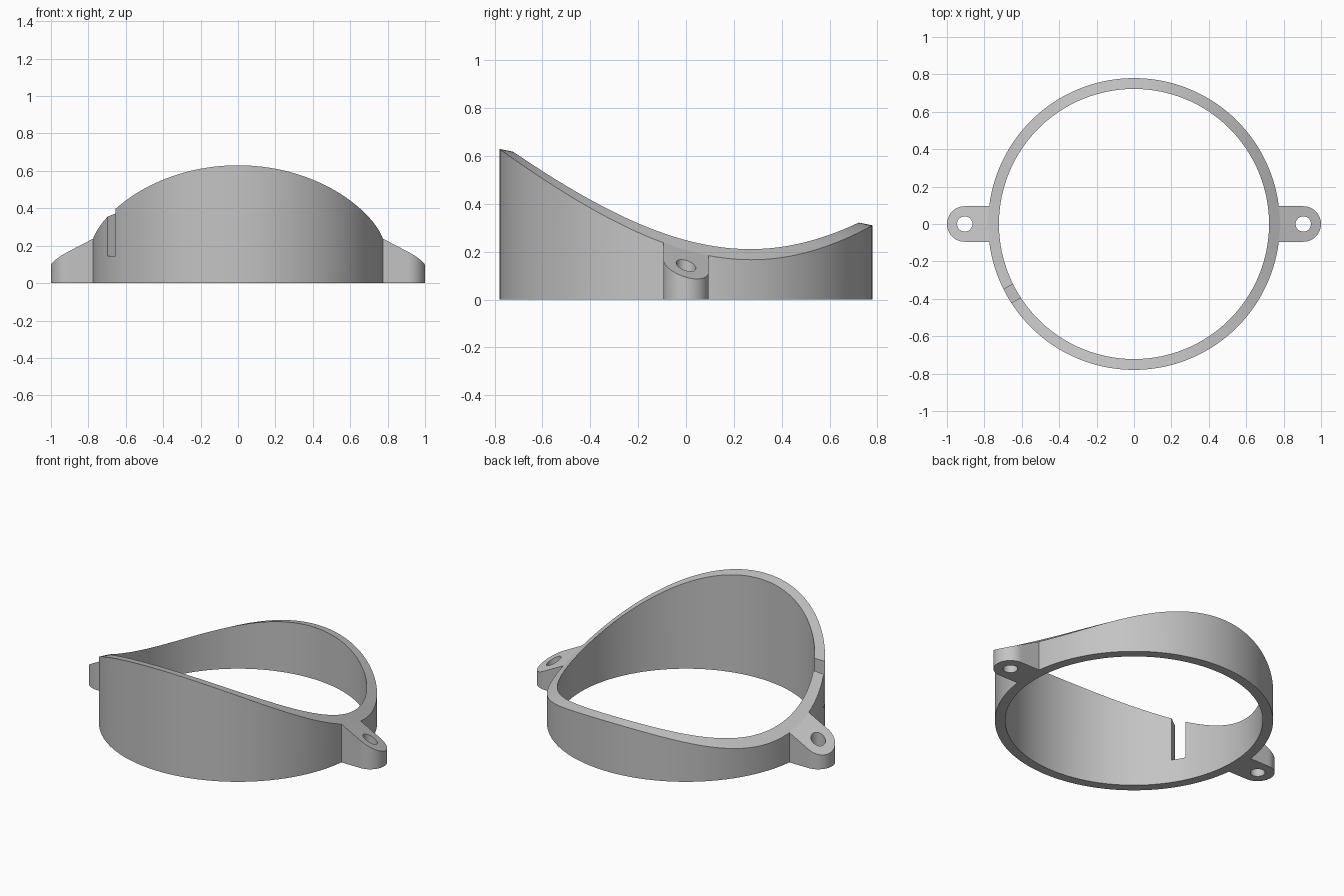
import bpy, bmesh, math

if "Cube" in bpy.data.objects:
    bpy.data.objects.remove(bpy.data.objects["Cube"])

R_OUT, R_IN = 0.78, 0.722
LUG_X, LUG_R, HOLE_R = 0.905, 0.095, 0.041

gray = bpy.data.materials.new("light gray")
gray.diffuse_color = (0.55, 0.55, 0.55, 1)
gray.use_nodes = True
gray.node_tree.nodes["Principled BSDF"].inputs["Base Color"].default_value = gray.diffuse_color


def top_z(x, y):
    """Height of the saddle: a tapered, tilted cone that flattens past the ring."""
    r = 1.287 - 0.31 * y
    xr = min(abs(x), 0.775)
    drop = r - math.sqrt(r * r - xr * xr) + 0.52 * (abs(x) - xr)
    return 0.47 - 0.205 * y - drop


def closed_band(name, loops):
    """Solid band between nested closed outlines, flat below and saddle-cut above."""
    bm = bmesh.new()
    low = [[bm.verts.new((x, y, 0)) for x, y in lp] for lp in loops]
    high = [[bm.verts.new((x, y, top_z(x, y))) for x, y in lp] for lp in loops]
    section = low + high[::-1]
    n = len(loops[0])
    for a, b in zip(section, section[1:] + section[:1]):
        for i in range(n):
            j = (i + 1) % n
            bm.faces.new((a[i], a[j], b[j], b[i]))
    bmesh.ops.recalc_face_normals(bm, faces=bm.faces)
    me = bpy.data.meshes.new(name)
    bm.to_mesh(me)
    bm.free()
    me.materials.append(gray)
    ob = bpy.data.objects.new(name, me)
    bpy.context.collection.objects.link(ob)
    return ob


def select(ob):
    bpy.ops.object.select_all(action='DESELECT')
    ob.select_set(True)
    bpy.context.view_layer.objects.active = ob


def smooth(ob):
    select(ob)
    bpy.ops.object.shade_smooth_by_angle(angle=math.radians(30))


# Ring wall
N = 192
angles = [2 * math.pi * i / N for i in range(N)]
ring = closed_band("ring", [[(r * math.cos(a), r * math.sin(a)) for a in angles]
                            for r in (R_OUT, R_IN)])

# Slot cut down through the wall
a = math.radians(209.7)
bpy.ops.mesh.primitive_cube_add(
    size=1, location=(0.75 * math.cos(a), 0.75 * math.sin(a), 0.645), rotation=(0, 0, a))
cutter = bpy.context.object
cutter.name = "slot_cutter"
cutter.scale = (0.3, 0.083, 1.0)
cutter.hide_render = True
cutter.data.materials.append(gray)
mod = ring.modifiers.new("slot", 'BOOLEAN')
mod.operation = 'DIFFERENCE'
mod.solver = 'EXACT'
mod.object = cutter
select(ring)
bpy.ops.object.modifier_apply(modifier=mod.name)
bpy.data.objects.remove(cutter)
smooth(ring)


# Mounting lugs with a screw hole
def lug_reach(t):
    """Distance from the hole centre to the lug outline in direction t."""
    c, s = math.cos(t), abs(math.sin(t))
    if c >= 0:
        return LUG_R
    r = LUG_R / s if s > 1e-6 else 9
    wall = R_OUT - 0.002
    b = LUG_X * c
    d = b * b - (LUG_X ** 2 - wall ** 2)
    return min(r, -b - math.sqrt(d)) if d >= 0 else r


corner = math.atan2(LUG_R, math.sqrt((R_OUT - 0.002) ** 2 - LUG_R ** 2) - LUG_X)
ts = sorted([2 * math.pi * i / 64 for i in range(64)] + [corner, 2 * math.pi - corner])
for side, name in ((1, "right_lug"), (-1, "left_lug")):
    loops = [[(side * (LUG_X + r * math.cos(t)), r * math.sin(t))
              for t in ts for r in [HOLE_R + k * (lug_reach(t) - HOLE_R)]]
             for k in (1, 0.5, 0)]
    smooth(closed_band(name, loops))
